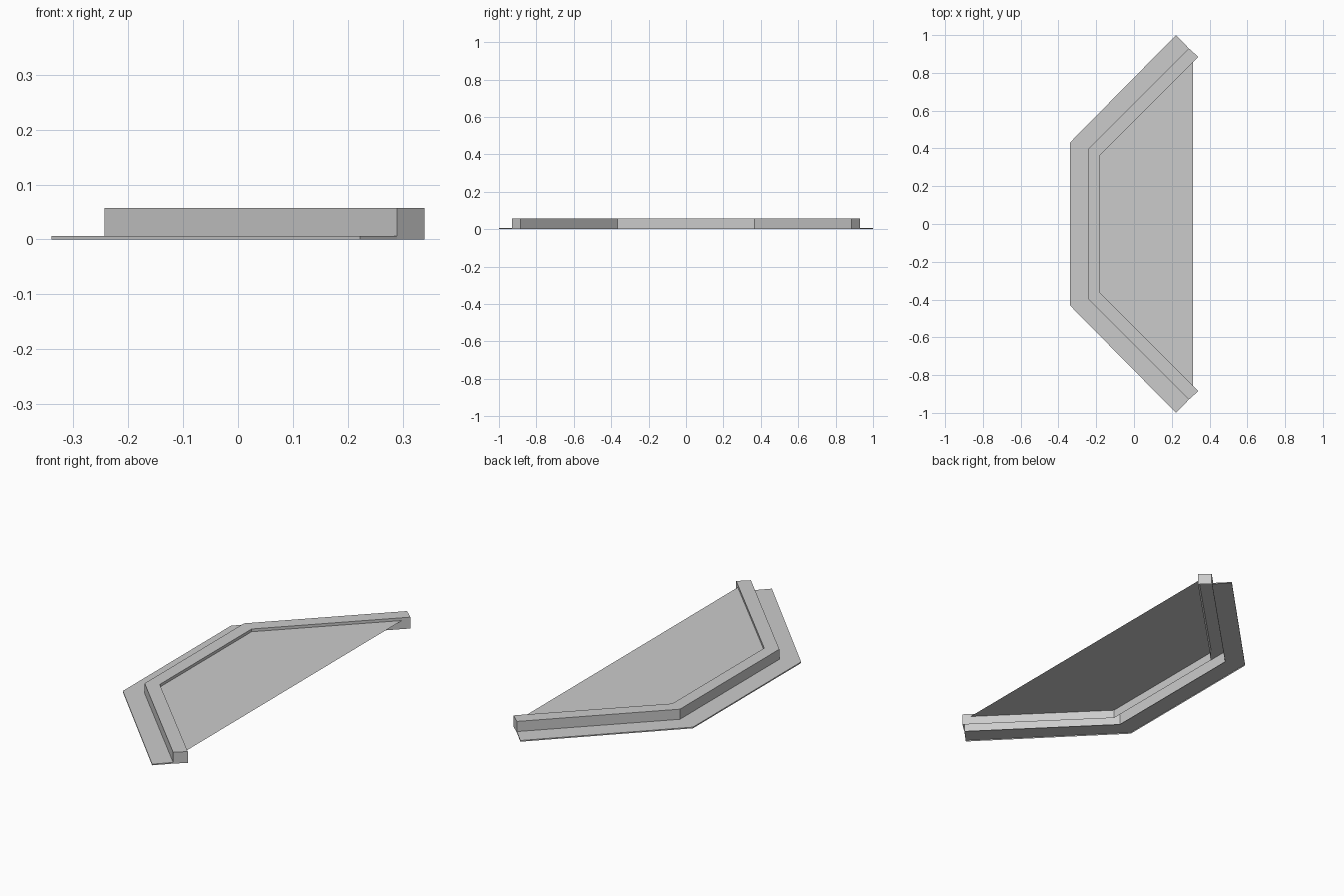
import bpy
import bmesh

cube = bpy.data.objects.get("Cube")
if cube:
    bpy.data.objects.remove(cube, do_unlink=True)

GREY = (0.6, 0.6, 0.6, 1.0)
mat = bpy.data.materials.new("plain grey")
mat.use_nodes = True
mat.diffuse_color = GREY
mat.node_tree.nodes["Principled BSDF"].inputs["Base Color"].default_value = GREY

# Half plan of each rail: bend corner, then free end
OUTER = [(-0.34, 0.43), (0.222, 1.0)]
MIDDLE = [(-0.243, 0.395), (0.29, 0.93)]
INNER = [(-0.18, 0.365), (0.34, 0.885)]
LIP, TOP, PANEL = 0.006, 0.057, 0.043


def rail(half, z):
    """Mirror a half plan across y into a full four-point rail."""
    bend, end = half
    return [(x, s * y, z) for (x, y), s in
            ((end, -1), (bend, -1), (bend, 1), (end, 1))]


def make_object(name, bm):
    mesh = bpy.data.meshes.new(name)
    bm.to_mesh(mesh)
    bm.free()
    mesh.materials.append(mat)
    obj = bpy.data.objects.new(name, mesh)
    bpy.context.collection.objects.link(obj)
    return obj


def loft(name, rails, caps):
    """Bridge neighbouring rails into strips and cap the two free ends."""
    bm = bmesh.new()
    rows = [[bm.verts.new(p) for p in r] for r in rails]
    for a, b in zip(rows, rows[1:]):
        for i in range(len(a) - 1):
            bm.faces.new((a[i], b[i], b[i + 1], a[i + 1]))
    if caps:
        bm.faces.new([r[0] for r in reversed(rows)])
        bm.faces.new([r[-1] for r in rows])
    return make_object(name, bm)


# Thin outer flange with a small turned-down lip
loft("flange", [rail(OUTER, 0), rail(OUTER, LIP), rail(MIDDLE, LIP),
                rail(MIDDLE, 0)], True)

# Raised curb, open underneath
loft("curb", [rail(MIDDLE, 0), rail(MIDDLE, TOP), rail(INNER, TOP),
              rail(INNER, 0)], True)

# Flat panel recessed between the curb arms
PANEL_EDGE = [INNER[0], (0.312, 0.857)]
bm = bmesh.new()
bm.faces.new([bm.verts.new(p) for p in reversed(rail(PANEL_EDGE, PANEL))])
make_object("panel", bm)
